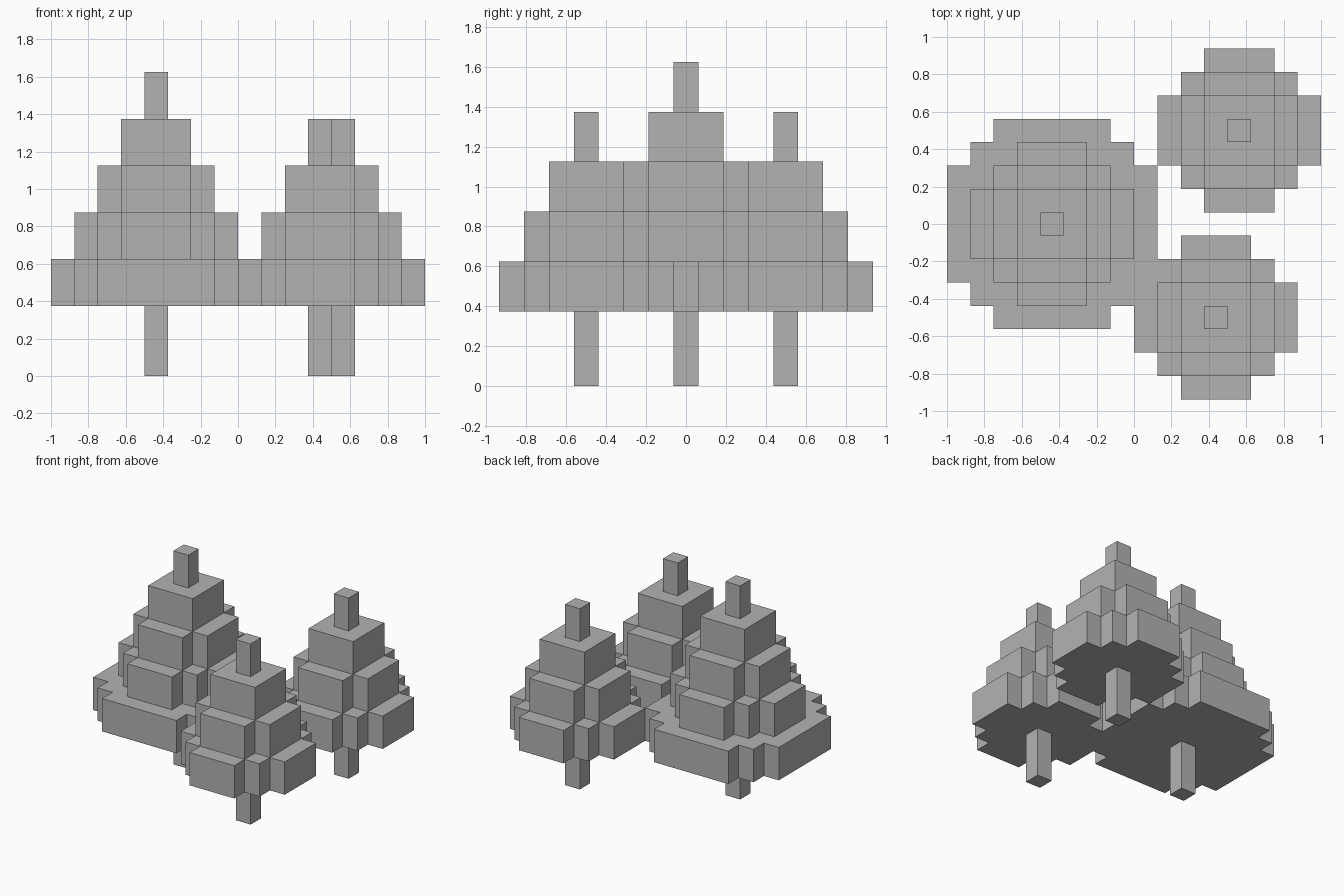
import bpy
import bmesh

cube = bpy.data.objects.get("Cube")
if cube:
    bpy.data.objects.remove(cube, do_unlink=True)

U = 0.125      # one block
TIER = 2 * U   # height of a foliage tier

grey = bpy.data.materials.new("plain grey")
grey.use_nodes = True
colour = (0.45, 0.45, 0.45, 1)
grey.diffuse_color = colour
grey.node_tree.nodes["Principled BSDF"].inputs["Base Color"].default_value = colour


def stepped_outline(reach, flat):
    """Four-fold stepped outline: arms reach out, with flat ends, in blocks."""
    corner = [(reach, flat)]
    x, y = reach, flat
    while x > flat:
        x -= 1
        corner.append((x, y))
        y += 1
        corner.append((x, y))
    points = []
    for _ in range(4):
        points += corner
        corner = [(-py, px) for px, py in corner]
    return points


def prism(name, centre, reach, flat, bottom, height):
    """Upright prism on a stepped outline."""
    bm = bmesh.new()
    ring = [bm.verts.new((px * U, py * U, 0)) for px, py in stepped_outline(reach, flat)]
    base = bm.faces.new(ring)
    top = bmesh.ops.extrude_face_region(bm, geom=[base])["geom"]
    moved = [v for v in top if isinstance(v, bmesh.types.BMVert)]
    bmesh.ops.translate(bm, verts=moved, vec=(0, 0, height))
    bmesh.ops.recalc_face_normals(bm, faces=bm.faces)
    mesh = bpy.data.meshes.new(name)
    bm.to_mesh(mesh)
    bm.free()
    mesh.materials.append(grey)
    obj = bpy.data.objects.new(name, mesh)
    obj.location = (centre[0], centre[1], bottom)
    bpy.context.collection.objects.link(obj)


def tree(name, centre, tiers):
    """Trunk, stacked foliage tiers and a single-block tip."""
    z = 3 * U
    prism(name + "_trunk", centre, 0.5, 0.5, 0, z)
    for number, (reach, flat) in enumerate(tiers, 1):
        prism(f"{name}_foliage_{number}", centre, reach, flat, z, TIER)
        z += TIER
    prism(name + "_tip", centre, 0.5, 0.5, z, TIER)


# Foliage tiers as (reach, flat end half-width) in blocks, bottom to top
small_tiers = [(3.5, 1.5), (2.5, 1.5), (1.5, 1.5)]
tall_tiers = [(4.5, 2.5)] + small_tiers

tree("tall_tree", (-0.4375, 0), tall_tiers)
tree("front_tree", (0.4375, -0.5), small_tiers)
tree("back_tree", (0.5625, 0.5), small_tiers)
